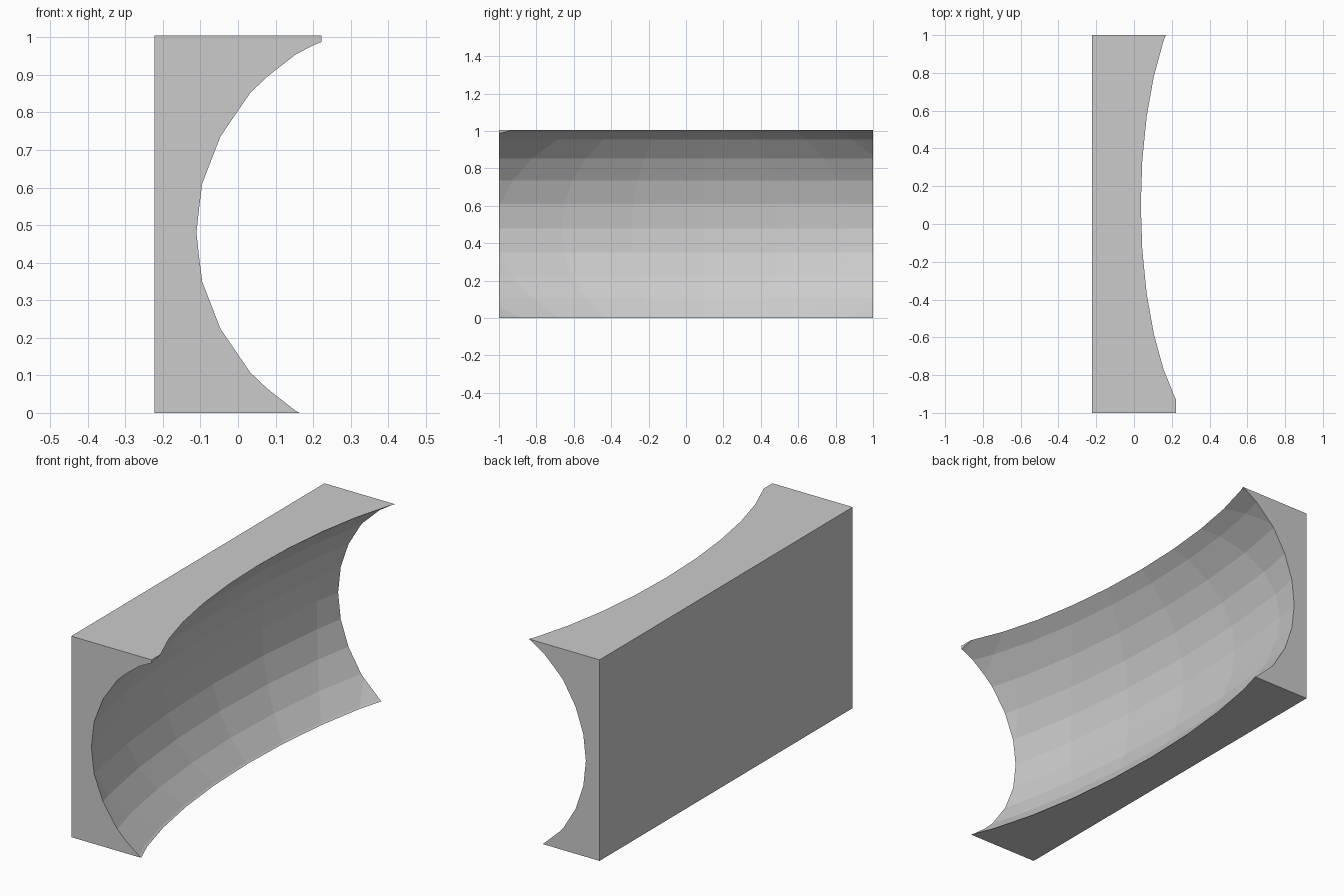
import bpy

if "Cube" in bpy.data.objects:
    bpy.data.objects.remove(bpy.data.objects["Cube"])

# Rectangular block
bpy.ops.mesh.primitive_cube_add(size=1, location=(0, 0, 0.5025))
block = bpy.context.object
block.name = "hollowed_block"
block.scale = (0.444, 2.0, 1.005)
bpy.ops.object.transform_apply(location=False, rotation=False, scale=True)

# Stretched low-poly sphere that carves the hollow
bpy.ops.mesh.primitive_uv_sphere_add(segments=32, ring_count=16, radius=1,
                                     location=(0.445, 0.1, 0.48))
cutter = bpy.context.object
cutter.name = "hollow_cutter"
cutter.scale = (0.666, 2.0, 0.67)
bpy.ops.object.transform_apply(location=False, rotation=False, scale=True)

# Carve the block, then discard the cutter
cut = block.modifiers.new("carve", 'BOOLEAN')
cut.operation = 'DIFFERENCE'
cut.solver = 'EXACT'
cut.object = cutter
cutter.hide_render = True
bpy.context.view_layer.objects.active = block
bpy.ops.object.modifier_apply(modifier=cut.name)
bpy.data.objects.remove(cutter, do_unlink=True)
